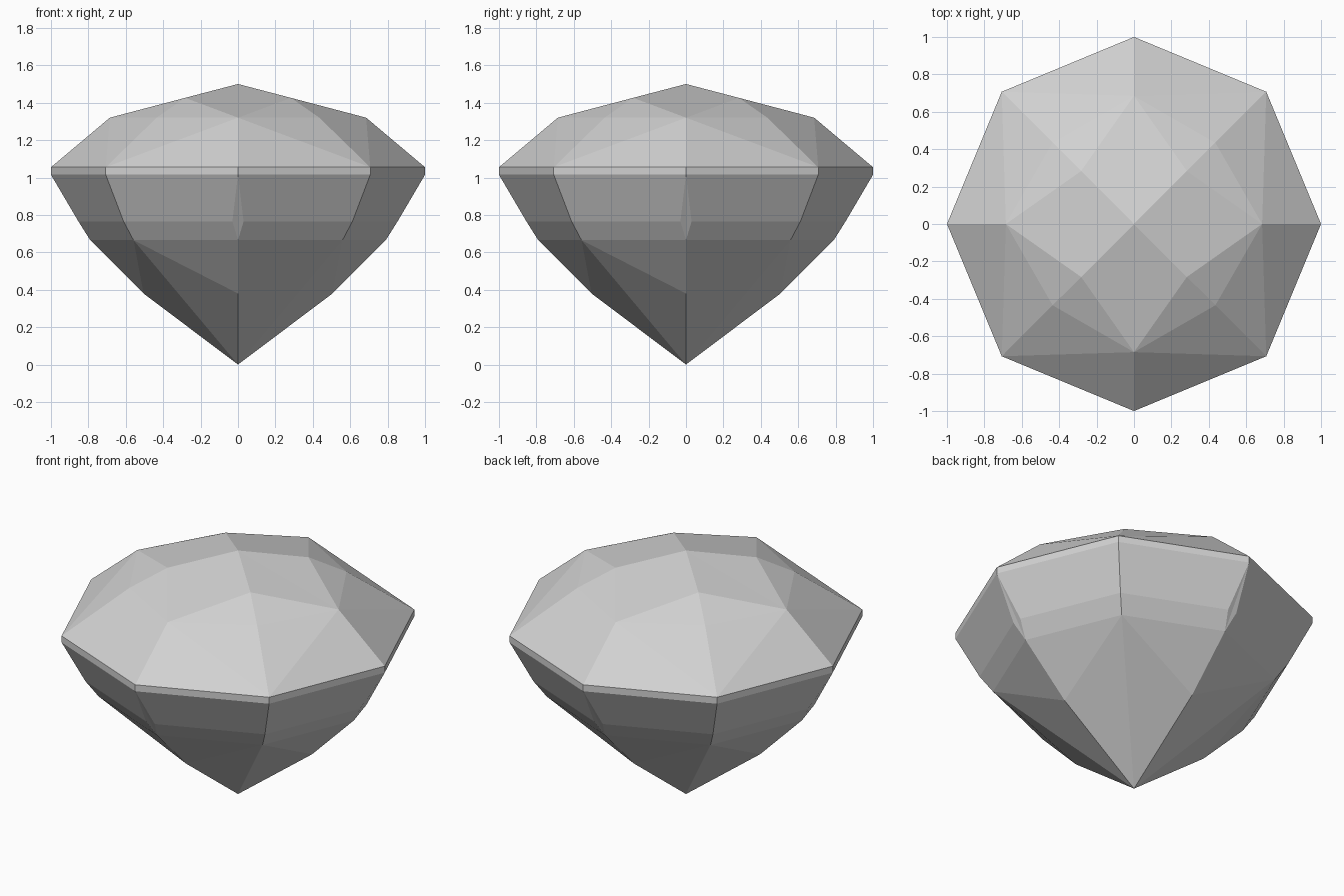
import bpy
import bmesh
from math import radians
from mathutils import Matrix, Vector

if "Cube" in bpy.data.objects:
    bpy.data.objects.remove(bpy.data.objects["Cube"], do_unlink=True)

grey = bpy.data.materials.new("stone_grey")
grey.use_nodes = True
grey.diffuse_color = (0.64, 0.64, 0.64, 1)
grey.node_tree.nodes["Principled BSDF"].inputs["Base Color"].default_value = grey.diffuse_color

CORE = Vector((0, 0, 0.95))


def axis(r, z):
    """Point on a main axis."""
    return Vector((r, 0, z))


def diag(r, z):
    """Point on the diagonal between two main axes."""
    return Matrix.Rotation(radians(45), 3, 'Z') @ Vector((r, 0, z))


def build_part(name, facets):
    """Repeat one eighth of the cut round the stone by mirroring and turning."""
    bm = bmesh.new()
    for quarter in range(4):
        turn = Matrix.Rotation(radians(90 * quarter), 3, 'Z')
        for side in (1, -1):
            place = turn @ Matrix.Diagonal((1, side, 1))
            for facet in facets:
                bm.faces.new([bm.verts.new(place @ p) for p in facet])
    bmesh.ops.remove_doubles(bm, verts=bm.verts[:], dist=0.0005)
    # Merge the halves of flat facets
    bmesh.ops.dissolve_limit(bm, angle_limit=radians(0.5), verts=bm.verts[:], edges=bm.edges[:])
    bm.normal_update()
    for f in bm.faces:
        if f.normal.dot(f.calc_center_median() - CORE) < 0:
            f.normal_flip()
    mesh = bpy.data.meshes.new(name)
    bm.to_mesh(mesh)
    bm.free()
    mesh.materials.append(grey)
    obj = bpy.data.objects.new(name, mesh)
    bpy.context.collection.objects.link(obj)


# Girdle corners
top_a, top_d = axis(1, 1.055), diag(1, 1.055)
low_a, low_d = axis(1, 1.015), diag(1, 1.015)

# Crown points
peak = axis(0, 1.5)
kite_a = axis(0.685, 1.32)
star_d, break_d = diag(0.4, 1.426), diag(0.615, 1.32)

# Pavilion points
tip = axis(0, 0)
sliver = Vector((0.853, 0.03, 0.765))
bulge_d = diag(0.865, 0.765)
belt_a, belt_d = axis(0.79, 0.665), diag(0.79, 0.665)
keel_a = axis(0.505, 0.38)

build_part("crown", [
    (peak, kite_a, star_d),
    (star_d, kite_a, break_d),
    (break_d, kite_a, top_d),
    (kite_a, top_a, top_d),
])
build_part("girdle", [(top_a, low_a, low_d, top_d)])
build_part("pavilion", [
    (low_a, sliver, bulge_d, low_d),
    (low_a, belt_a, sliver),
    (sliver, belt_a, belt_d, bulge_d),
    (belt_a, keel_a, belt_d),
    (keel_a, tip, belt_d),
])
